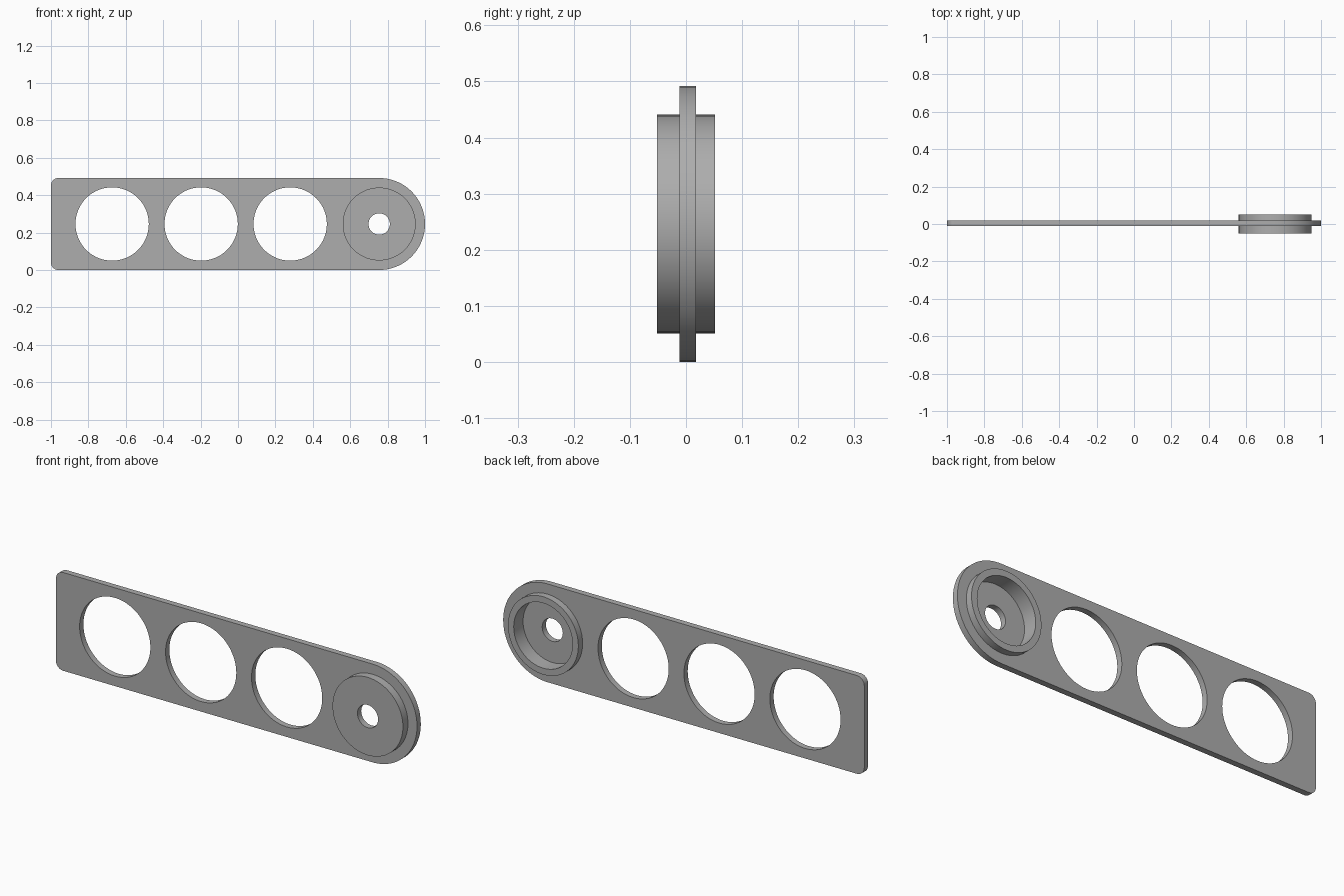
import bpy, bmesh, math
from mathutils import Vector, Matrix

if "Cube" in bpy.data.objects:
    bpy.data.objects.remove(bpy.data.objects["Cube"], do_unlink=True)

END_R = 0.246                 # half height of the bar, radius of its round end
PITCH = 0.476                 # spacing of the openings
BOSS_X = 0.755
HOLE_R = 0.196
CORNER = 0.04
FRONT, BACK = -0.012, 0.018   # bar faces

grey = bpy.data.materials.new("plain_grey")
grey.use_nodes = True
grey.diffuse_color = (0.42, 0.42, 0.42, 1)
grey.node_tree.nodes["Principled BSDF"].inputs["Base Color"].default_value = (0.42, 0.42, 0.42, 1)


def arc(cx, cz, r, start, end, steps):
    """Points on an arc in the x-z plane, angles in degrees."""
    angles = [math.radians(start + (end - start) * i / steps) for i in range(steps + 1)]
    return [(cx + r * math.cos(a), cz + r * math.sin(a)) for a in angles]


def finish(name, bm):
    bmesh.ops.recalc_face_normals(bm, faces=bm.faces[:])
    mesh = bpy.data.meshes.new(name)
    bm.to_mesh(mesh)
    bm.free()
    mesh.materials.append(grey)
    obj = bpy.data.objects.new(name, mesh)
    bpy.context.collection.objects.link(obj)
    bpy.ops.object.select_all(action='DESELECT')
    obj.select_set(True)
    bpy.context.view_layer.objects.active = obj
    bpy.ops.object.shade_smooth_by_angle(angle=math.radians(30))
    return obj


# Bar: outline with one rounded end and round openings, extruded through y
outline = arc(BOSS_X - 0.001, END_R, END_R, -90, 90, 48)
outline += arc(-1 + CORNER, 2 * END_R - CORNER, CORNER, 90, 180, 8)
outline += arc(-1 + CORNER, CORNER, CORNER, 180, 270, 8)
loops = [outline]
for i in (1, 2, 3):
    loops.append(arc(BOSS_X - i * PITCH, END_R, HOLE_R, 0, 360, 72)[:-1])
loops.append(arc(BOSS_X, END_R, 0.18, 0, 360, 72)[:-1])   # seat hidden in the cup wall

bm = bmesh.new()
for loop in loops:
    verts = [bm.verts.new((x, FRONT, z)) for x, z in loop]
    for a, b in zip(verts, verts[1:] + verts[:1]):
        bm.edges.new((a, b))
bmesh.ops.triangle_fill(bm, use_beauty=True, edges=bm.edges[:], normal=Vector((0, -1, 0)))
grown = bmesh.ops.extrude_face_region(bm, geom=bm.faces[:])
bmesh.ops.translate(bm, vec=(0, BACK - FRONT, 0),
                    verts=[g for g in grown["geom"] if isinstance(g, bmesh.types.BMVert)])
finish("bar", bm)

# Cup: closed wall section spun about the y axis, open at the back
section = [(0.057, -0.052), (0.195, -0.052), (0.195, 0.052),
           (0.163, 0.052), (0.163, -0.022), (0.057, -0.022)]
bm = bmesh.new()
verts = [bm.verts.new((r, y, 0)) for r, y in section]
edges = [bm.edges.new(pair) for pair in zip(verts, verts[1:] + verts[:1])]
bmesh.ops.spin(bm, geom=verts + edges, cent=(0, 0, 0), axis=(0, 1, 0),
               angle=math.tau, steps=72, use_merge=True)
bmesh.ops.remove_doubles(bm, verts=bm.verts[:], dist=0.0001)
bmesh.ops.transform(bm, matrix=Matrix.Translation((BOSS_X, 0, END_R)), verts=bm.verts[:])
finish("cup", bm)
